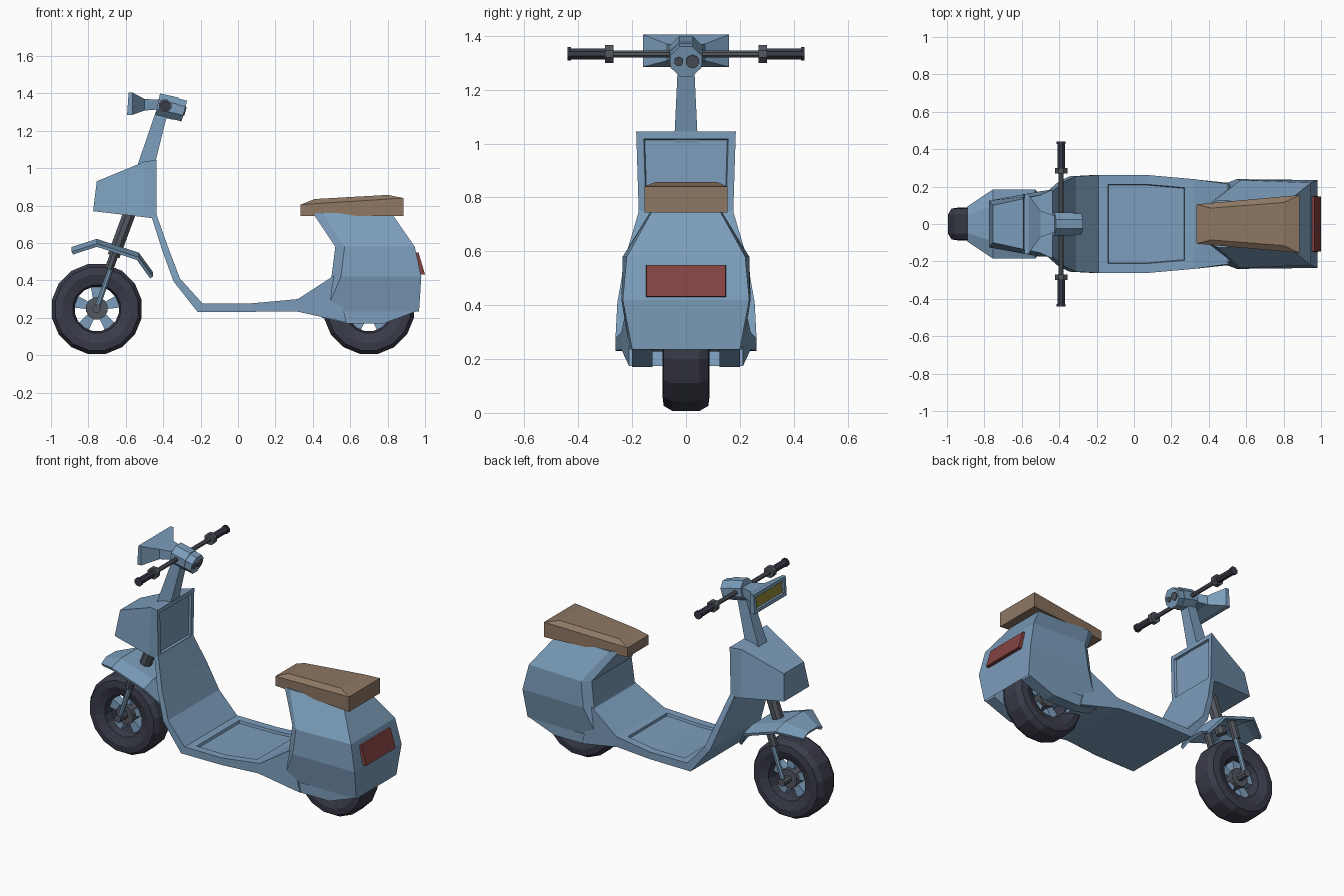
import bpy, bmesh, math
from mathutils import Vector

if "Cube" in bpy.data.objects:
    bpy.data.objects.remove(bpy.data.objects["Cube"])


def mat(name, rgb):
    m = bpy.data.materials.new(name)
    m.diffuse_color = (*rgb, 1)
    m.use_nodes = True
    m.node_tree.nodes["Principled BSDF"].inputs["Base Color"].default_value = m.diffuse_color
    return m


BLUE = mat("blue paint", (0.20, 0.34, 0.50))
BROWN = mat("brown leather", (0.27, 0.185, 0.125))
RUBBER = mat("dark rubber", (0.042, 0.045, 0.068))
GREY = mat("grey metal", (0.085, 0.095, 0.115))
RED = mat("red lens", (0.23, 0.055, 0.055))
YELLOW = mat("yellow lamp", (0.30, 0.26, 0.04))


def finish(bm, name, *mats):
    me = bpy.data.meshes.new(name)
    bm.to_mesh(me)
    bm.free()
    ob = bpy.data.objects.new(name, me)
    bpy.context.collection.objects.link(ob)
    for m in mats:
        me.materials.append(m)
    return ob


def loft(rings, caps=(True, True), closed=False):
    """Skin equal-length closed rings; closed joins the last ring to the first."""
    bm = bmesh.new()
    vs = [[bm.verts.new(p) for p in r] for r in rings]
    n = len(vs[0])
    pairs = list(zip(vs, vs[1:])) + ([(vs[-1], vs[0])] if closed else [])
    for a, b in pairs:
        for i in range(n):
            j = (i + 1) % n
            bm.faces.new((a[i], a[j], b[j], b[i]))
    if not closed:
        if caps[0]:
            bm.faces.new(vs[0])
        if caps[1]:
            bm.faces.new(vs[-1])
    bmesh.ops.recalc_face_normals(bm, faces=bm.faces)
    return bm


def inset(bm, rule, thickness, depth, index=0):
    """Inset the region of faces that match the rule."""
    fs = [f for f in bm.faces if rule(f)]
    bmesh.ops.inset_region(bm, faces=fs, thickness=thickness, use_even_offset=True)
    bmesh.ops.inset_region(bm, faces=fs, thickness=0.004, depth=depth, use_even_offset=True)
    for f in fs:
        f.material_index = index


def tube(name, p0, p1, r0, material, n=8, r1=None):
    p0, p1 = Vector(p0), Vector(p1)
    q = (p1 - p0).to_track_quat('Z', 'Y')
    ring = lambda c, r: [c + q @ Vector((r * math.cos(t), r * math.sin(t), 0))
                         for t in [2 * math.pi * (i + 0.5) / n for i in range(n)]]
    return finish(loft([ring(p0, r0), ring(p1, r1 or r0)]), name, material)


def section(x, z0, z1, w0, w1, dx=0):
    """Upright four-sided section across the scooter."""
    return [(x - dx, -w0, z0), (x - dx, w0, z0), (x, w1, z1), (x, -w1, z1)]


def extrude_y(name, profile, y0, y1, material):
    return finish(loft([[(x, y, z) for x, z in profile] for y in (y0, y1)]), name, material)


# Wheels: ring tyre, five spokes, hub and axle
TYRE = [(0.245, 0.05), (0.225, 0.083), (0.185, 0.088), (0.13, 0.07),
        (0.12, 0.03), (0.12, -0.03), (0.13, -0.07), (0.185, -0.088),
        (0.225, -0.083), (0.245, -0.05)]
for side, cx in (("front", -0.755), ("rear", 0.70)):
    rings = []
    for i in range(16):
        t = math.pi * (2 * i + 1) / 16
        rings.append([(cx + r * math.cos(t), y, 0.247 + r * math.sin(t)) for r, y in TYRE])
    finish(loft(rings, closed=True), side + "_tyre", RUBBER)
    for k in range(5):
        t = math.radians(90 + 72 * k)
        d, s = Vector((math.cos(t), 0, math.sin(t))), Vector((-math.sin(t), 0, math.cos(t)))
        c = Vector((cx, 0, 0.25))
        prof = [c + d * 0.04 - s * 0.018, c + d * 0.04 + s * 0.018,
                c + d * 0.13 + s * 0.035, c + d * 0.13 - s * 0.035]
        extrude_y(f"{side}_spoke_{k}", [(p.x, p.z) for p in prof], -0.03, 0.03, BLUE)
    tube(side + "_hub", (cx, -0.055, 0.25), (cx, 0.055, 0.25), 0.06, GREY, 12)
    tube(side + "_axle", (cx, -0.125, 0.25), (cx, 0.125, 0.25), 0.024, GREY)

# Front fork
for s in (-1, 1):
    tube("fork_leg", (-0.76, s * 0.105, 0.235), (-0.675, s * 0.105, 0.48), 0.015, BLUE)
    tube("fork_sleeve", (-0.69, s * 0.105, 0.46), (-0.65, s * 0.105, 0.57), 0.025, GREY)
tube("fork_tube", (-0.665, 0, 0.53), (-0.565, 0, 0.80), 0.036, GREY)

# Front fender: arched plate with lowered edges
bm = bmesh.new()
rows = [[bm.verts.new((x, k * w, z - (0.025 if abs(k) == 1 else 0))) for k in (-1, -0.5, 0.5, 1)]
        for x, z, w in ((-0.89, 0.578, 0.095), (-0.755, 0.622, 0.185),
                        (-0.53, 0.548, 0.185), (-0.455, 0.445, 0.12))]
for a, b in zip(rows, rows[1:]):
    for i in range(3):
        bm.faces.new((a[i], b[i], b[i + 1], a[i + 1]))
fender = finish(bm, "front_fender", BLUE)
solid = fender.modifiers.new("thickness", 'SOLIDIFY')
solid.thickness = 0.018

# Front cowl with a recessed panel on the rider's side
bm = loft([section(-0.755, 0.77, 0.93, 0.125, 0.10, 0.02),
           section(-0.50, 0.738, 1.035, 0.175, 0.155),
           section(-0.435, 0.73, 1.045, 0.175, 0.185)])
inset(bm, lambda f: f.normal.x > 0.9, 0.027, -0.014)
finish(bm, "front_cowl", BLUE)

# Leg shield and footboard in one bent band, with a recessed floor panel
BAND = [(-0.435, 0.75, -0.462, 0.74, 0.175), (-0.375, 0.58, -0.405, 0.56, 0.225),
        (-0.31, 0.41, -0.345, 0.395, 0.255), (-0.19, 0.277, -0.215, 0.23, 0.262),
        (0.07, 0.277, 0.07, 0.232, 0.262), (0.32, 0.30, 0.31, 0.235, 0.24),
        (0.52, 0.43, 0.58, 0.175, 0.212)]
bm = loft([[(xb, -w, zb), (xb, w, zb), (xt, w, zt), (xt, -w, zt)]
           for xt, zt, xb, zb, w in BAND])
inset(bm, lambda f: f.normal.z > 0.9 and -0.2 < f.calc_center_median().x < 0.32, 0.05, -0.015)
finish(bm, "footboard", BLUE)

# Rear body: rings stacked by height, open below for the wheel
BODY = [(0.76, 0.40, 0.82, 0.125, 0.12), (0.58, 0.52, 0.945, 0.235, 0.22),
        (0.42, 0.50, 0.98, 0.24, 0.235), (0.235, 0.42, 0.968, 0.21, 0.20)]
bm = loft([[(x0, -w0 * 0.85, z), (x0, w0 * 0.85, z), (x0 + 0.05, w0, z),
            (x1, w1, z), (x1, -w1, z), (x0 + 0.05, -w0, z)]
           for z, x0, x1, w0, w1 in BODY], caps=(True, False))
finish(bm, "rear_body", BLUE)
for s in (-1, 1):
    extrude_y("rear_skirt", [(0.45, 0.30), (0.45, 0.20), (0.58, 0.17), (0.78, 0.17),
                             (0.955, 0.235), (0.955, 0.30)], s * 0.125, s * 0.20, BLUE)

# Tail light
finish(loft([[(x, -w, z), (x, w, z), (x + 0.035, w * 0.98, z + 0.002), (x + 0.035, -w * 0.98, z + 0.002)]
             for x, w, z in ((0.965, 0.15, 0.43), (0.93, 0.15, 0.548))]), "tail_light", RED)

# Seat
finish(loft([[(0.335, -0.105, z0), (0.335, 0.105, z0), (0.885, 0.155, z0), (0.885, -0.155, z0)]
             if flat else
             [(xa, -wa, za), (xa, wa, za), (xb, wb, zb), (xb, -wb, zb)]
             for flat, z0, xa, wa, za, xb, wb, zb in (
                 (1, 0.745, 0, 0, 0, 0, 0, 0),
                 (0, 0, 0.335, 0.105, 0.805, 0.885, 0.155, 0.84),
                 (0, 0, 0.41, 0.085, 0.835, 0.80, 0.115, 0.857))]), "seat", BROWN)

# Steering column
finish(loft([[(x0, -w, z), (x0, w, z), (x1, w, z), (x1, -w, z)]
             for x0, x1, w, z in ((-0.55, -0.455, 0.045, 0.98), (-0.44, -0.375, 0.03, 1.30))]),
       "steering_column", BLUE)

# Handlebar, collars and grips
tube("handlebar", (-0.39, -0.30, 1.333), (-0.39, 0.30, 1.333), 0.014, GREY)
for s in (-1, 1):
    tube("collar", (-0.39, s * 0.27, 1.333), (-0.39, s * 0.30, 1.333), 0.036, GREY)
    tube("grip", (-0.39, s * 0.30, 1.333), (-0.39, s * 0.43, 1.333), 0.022, RUBBER)
    tube("grip_end", (-0.39, s * 0.428, 1.333), (-0.39, s * 0.44, 1.333), 0.027, RUBBER)

# Handlebar head and gauge pod with two dials
tube("handlebar_head", (-0.43, 0, 1.34), (-0.33, 0, 1.318), 0.066, BLUE)
tube("gauge_pod", (-0.35, 0, 1.322), (-0.287, 0, 1.305), 0.062, BLUE)
for y, r in ((-0.027, 0.017), (0.024, 0.025)):
    tube("dial", (-0.30, y, 1.309), (-0.281, y, 1.3035), r, GREY, 10)

# Flared headlight with a yellow lamp face
bm = loft([section(-0.585, 1.285, 1.405, 0.16, 0.16, 0.008),
           section(-0.565, 1.285, 1.405, 0.16, 0.16),
           section(-0.50, 1.308, 1.37, 0.07, 0.07),
           section(-0.41, 1.315, 1.365, 0.04, 0.04)])
inset(bm, lambda f: f.normal.x < -0.9, 0.022, -0.01, 1)
finish(bm, "headlight", BLUE, YELLOW)
